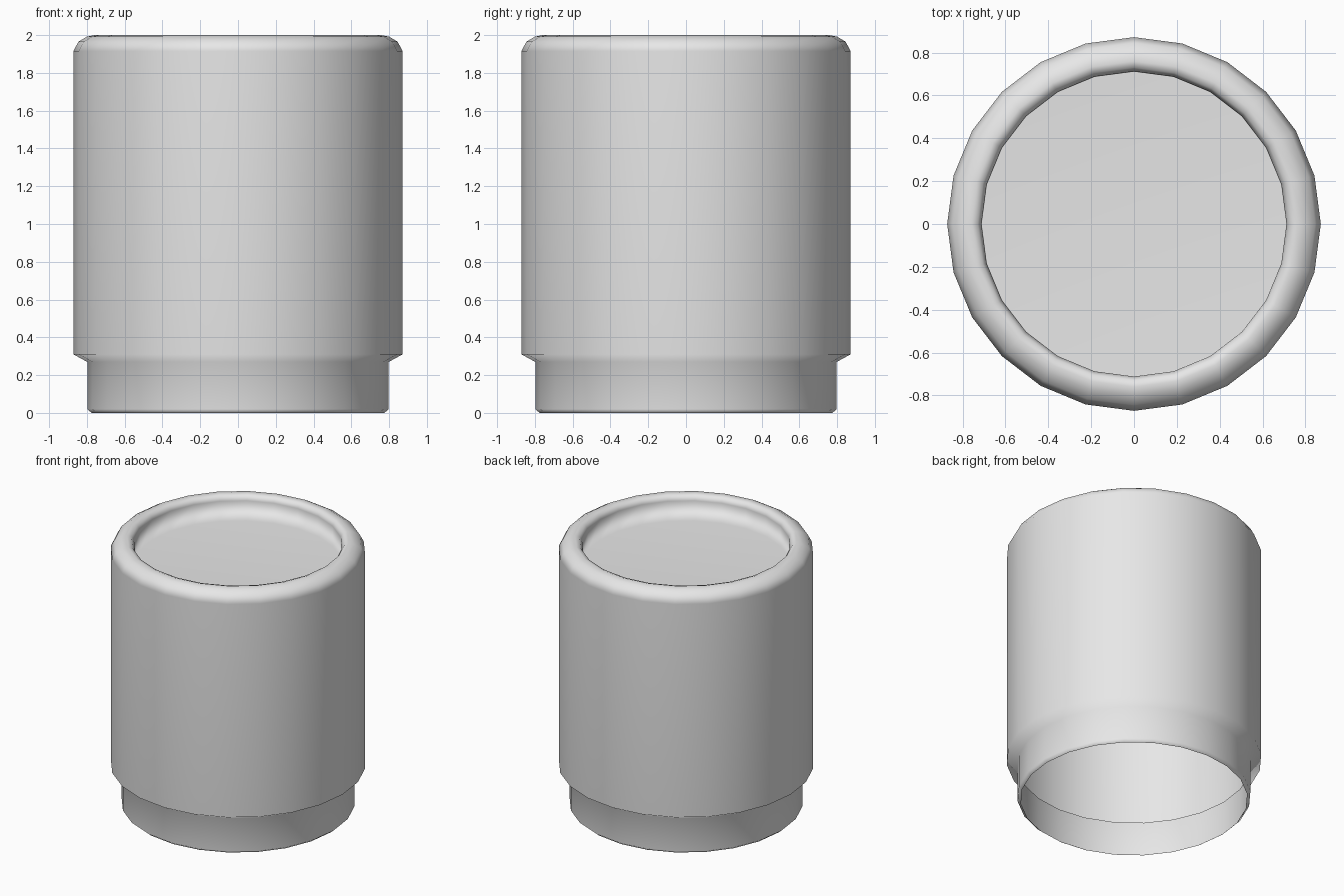
import bpy
import bmesh
import math

cube = bpy.data.objects.get("Cube")
if cube:
    bpy.data.objects.remove(cube, do_unlink=True)

SIDES = 24

# One plain grey for the whole piece
grey = bpy.data.materials.new("plain_grey")
grey.use_nodes = True
colour = (0.8, 0.8, 0.8, 1.0)
grey.diffuse_color = colour
shader = next(n for n in grey.node_tree.nodes if n.type == "BSDF_PRINCIPLED")
shader.inputs["Base Color"].default_value = colour

# Half section (radius, height): open foot, flared shoulder, wall, rounded rim, recess
foot = [(0.775, 0.0), (0.798, 0.02), (0.798, 0.27)]
wall = [(0.872, 0.31), (0.872, 1.915)]
rim = [(0.845, 1.965), (0.80, 1.992), (0.76, 2.0), (0.73, 1.99), (0.712, 1.96)]
recess = [(0.71, 1.81)]


def lathe(name, profile, cap_end):
    """Turn a half section about z, closing the last ring if asked."""
    bm = bmesh.new()
    rings = []
    for radius, height in profile:
        angles = [math.tau * i / SIDES for i in range(SIDES)]
        rings.append([bm.verts.new((radius * math.cos(a), radius * math.sin(a), height))
                      for a in angles])
    for low, high in zip(rings, rings[1:]):
        for i in range(SIDES):
            j = (i + 1) % SIDES
            bm.faces.new((low[i], low[j], high[j], high[i]))
    if cap_end:
        bm.faces.new(rings[-1])
    for face in bm.faces:
        face.smooth = True
    mesh = bpy.data.meshes.new(name)
    bm.to_mesh(mesh)
    bm.free()
    mesh.materials.append(grey)
    obj = bpy.data.objects.new(name, mesh)
    bpy.context.collection.objects.link(obj)
    return obj


# Thin hollow shell, open below, with a sunken floor on top
shell = lathe("canister_shell", foot + wall + rim + recess, cap_end=True)

# Large faces lead the smooth shading, so walls and floor read as flat
shell.modifiers.new("weighted_normals", "WEIGHTED_NORMAL").mode = "FACE_AREA"
